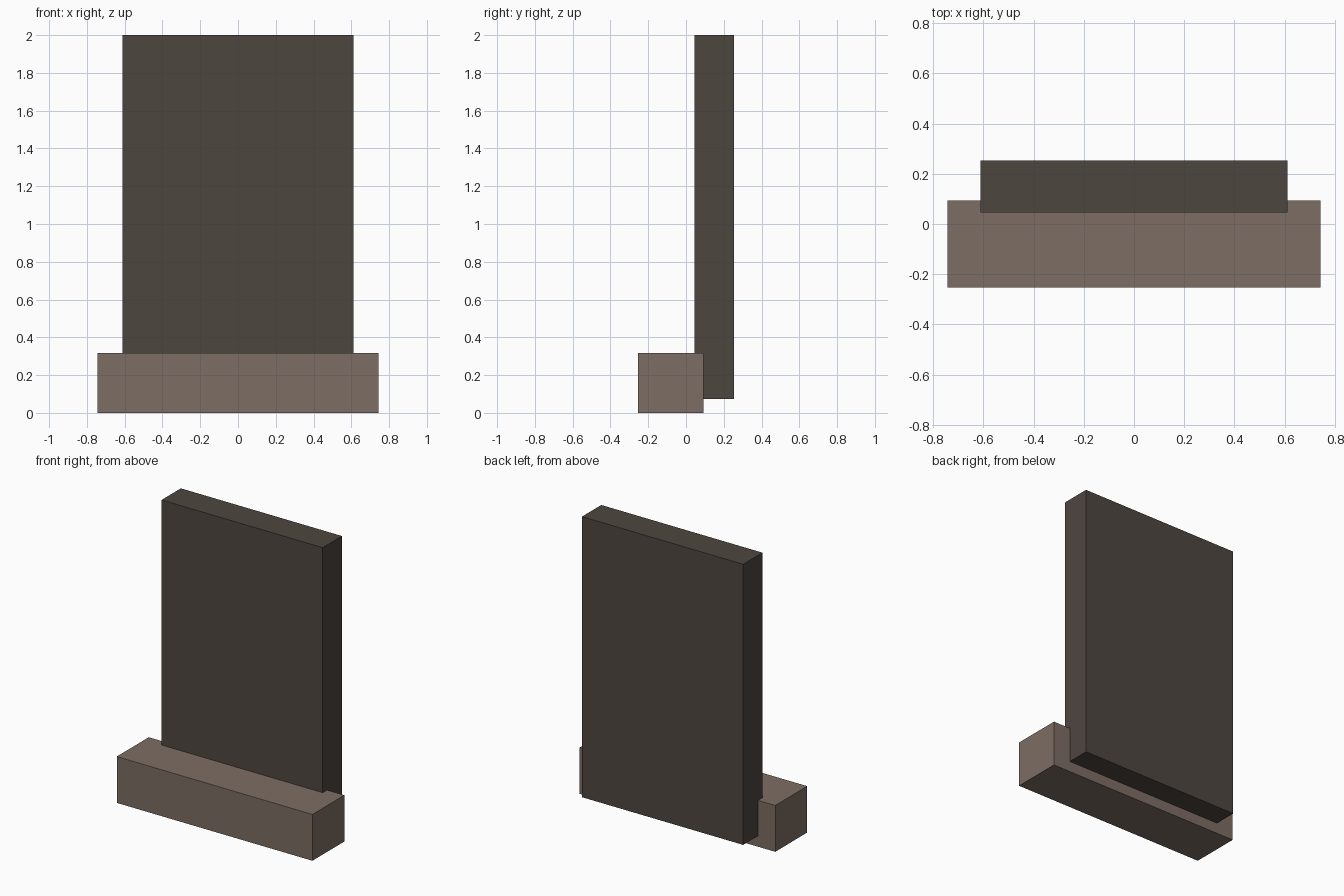
import bpy

if "Cube" in bpy.data.objects:
    bpy.data.objects.remove(bpy.data.objects["Cube"])


def material(name, color):
    mat = bpy.data.materials.new(name)
    mat.diffuse_color = (*color, 1.0)
    mat.use_nodes = True
    mat.node_tree.nodes["Principled BSDF"].inputs["Base Color"].default_value = mat.diffuse_color
    return mat


def box(name, lo, hi, mat):
    """Axis-aligned box between two corners."""
    bpy.ops.mesh.primitive_cube_add(size=1)
    obj = bpy.context.object
    obj.name = name
    obj.location = [(a + b) / 2 for a, b in zip(lo, hi)]
    obj.scale = [b - a for a, b in zip(lo, hi)]
    bpy.ops.object.transform_apply(location=True, rotation=False, scale=True)
    obj.data.materials.append(mat)
    return obj


dark_brown = material("dark brown", (0.076, 0.061, 0.051))
light_brown = material("light brown", (0.205, 0.153, 0.127))

# Low plinth at the front
box("plinth", (-0.743, -0.254, 0.0), (0.743, 0.093, 0.318), light_brown)

# Upright slab, sunk into the back of the plinth
box("upright_slab", (-0.612, 0.045, 0.074), (0.612, 0.254, 2.0), dark_brown)
